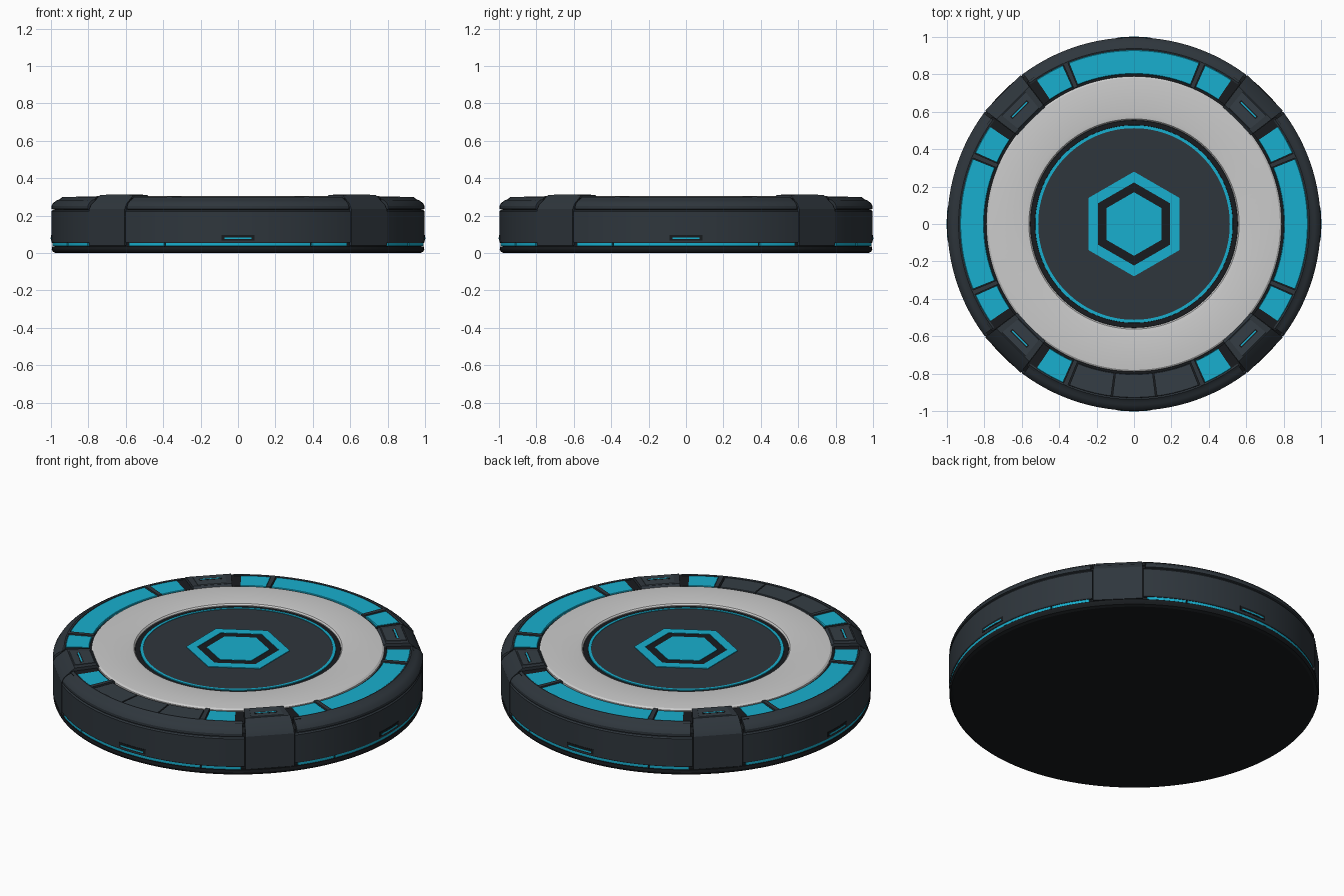
import bpy, bmesh
from math import sin, cos, radians, pi

if "Cube" in bpy.data.objects:
    bpy.data.objects.remove(bpy.data.objects["Cube"])


def material(name, rgb):
    m = bpy.data.materials.new(name)
    m.diffuse_color = (*rgb, 1)
    m.use_nodes = True
    m.node_tree.nodes["Principled BSDF"].inputs["Base Color"].default_value = m.diffuse_color
    return m


BLACK = material("black", (0.009, 0.011, 0.013))
DARK = material("dark_metal", (0.028, 0.037, 0.046))
PANEL = material("panel_metal", (0.035, 0.047, 0.058))
CYAN = material("cyan_light", (0.009, 0.43, 0.62))


def finish(bm, name, mat):
    bmesh.ops.recalc_face_normals(bm, faces=bm.faces[:])
    me = bpy.data.meshes.new(name)
    bm.to_mesh(me)
    bm.free()
    ob = bpy.data.objects.new(name, me)
    bpy.context.collection.objects.link(ob)
    if mat:
        me.materials.append(mat)
    return ob


def sweep(name, profile, mat, mid=None, half=180, steps=None):
    """Turn a closed (radius, z) section round z; a full turn when mid is None."""
    full = mid is None
    steps = steps or (128 if full else max(2, round(half / 1.4)))
    start = 0 if full else mid - half
    bm = bmesh.new()
    axis, rings = {}, []
    for i in range(steps if full else steps + 1):
        a = radians(start + 2 * half * i / steps)
        ring = []
        for r, z in profile:
            if r == 0 and z in axis:
                ring.append(axis[z])
                continue
            v = bm.verts.new((r * cos(a), r * sin(a), z))
            if r == 0:
                axis[z] = v
            ring.append(v)
        rings.append(ring)
    n = len(profile)
    for i in range(steps):
        p, q = rings[i], rings[(i + 1) % len(rings)]
        for j in range(n):
            k = (j + 1) % n
            vs = list(dict.fromkeys((p[j], p[k], q[k], q[j])))
            if len(vs) > 2:
                bm.faces.new(vs)
    if not full:
        bm.faces.new(rings[0])
        bm.faces.new(rings[-1])
    return finish(bm, name, mat)


def box(r0, r1, z0, z1, c=0.0):
    """Rectangular section with an optional chamfer on the top edges."""
    if not c:
        return [(r0, z0), (r1, z0), (r1, z1), (r0, z1)]
    return [(r0, z0), (r1, z0), (r1, z1 - c), (r1 - c, z1), (r0 + c, z1), (r0, z1 - c)]


def hexagon(name, r_in, r_out, z0, z1, mat):
    ob = sweep(name, box(r_in, r_out, z0, z1), mat, steps=6)
    ob.rotation_euler.z = pi / 2
    return ob


# Core and base
sweep("core", [(0, 0.03), (0.982, 0.03), (0.982, 0.25), (0.93, 0.284), (0.79, 0.284),
               (0.78, 0.27), (0, 0.27)], BLACK)
sweep("base_plate", [(0, 0), (0.975, 0), (0.99, 0.007), (0.996, 0.02), (0.994, 0.036), (0, 0.036)], BLACK)

# Pale top ring and the centre disc with its light ring and emblem
sweep("pale_ring", [(0.555, 0.25), (0.79, 0.25), (0.79, 0.294), (0.78, 0.302), (0.73, 0.306),
                    (0.585, 0.306), (0.562, 0.302), (0.555, 0.294)], None)
sweep("centre_border", box(0.525, 0.558, 0.25, 0.29, 0.004), BLACK)
sweep("centre_light_ring", box(0.512, 0.528, 0.26, 0.295), CYAN)
sweep("centre_disc", [(0, 0.26), (0.514, 0.26), (0.514, 0.292), (0, 0.292)], DARK)
hexagon("hexagon_frame", 0.222, 0.28, 0.28, 0.296, CYAN)
hexagon("hexagon_groove", 0.17, 0.224, 0.28, 0.2935, BLACK)
hexagon("hexagon_centre", 0, 0.17, 0.28, 0.296, CYAN)

RIM = [(0.93, 0.25), (0.985, 0.232), (0.998, 0.236), (0.998, 0.252), (0.988, 0.268),
       (0.968, 0.283), (0.955, 0.287), (0.938, 0.301), (0.93, 0.298)]
WALL = [(0.95, 0.054), (0.994, 0.054), (0.998, 0.06), (0.998, 0.222), (0.992, 0.23), (0.95, 0.23)]
CLAMP = [(0.785, 0.25), (0.95, 0.04), (1.0, 0.04), (1.0, 0.235), (0.985, 0.262),
         (0.925, 0.31), (0.80, 0.31), (0.785, 0.298)]

for i, side in enumerate(("right", "back", "left", "front")):
    a = 90 * i

    # Side wall, upper rim and lower light strip
    sweep(side + "_wall", WALL, DARK, a, 37)
    sweep(side + "_rim", RIM, DARK, a, 36.4)
    sweep(side + "_strip_light", box(0.96, 0.992, 0.038, 0.053), CYAN, a, 23)
    for s in (-1, 1):
        sweep(side + "_strip_light_end", box(0.96, 0.992, 0.038, 0.053), CYAN, a + s * 29.7, 6.2)

    # Small side vent
    sweep(side + "_vent_frame", box(0.98, 1.0, 0.068, 0.096), BLACK, a, 5)
    sweep(side + "_vent_light", box(0.98, 1.0015, 0.074, 0.083), CYAN, a, 4.2)

    # Top panels: long middle panel, dividers and short end panels
    top = box(0.802, 0.93, 0.27, 0.296, 0.003)
    if side == "front":
        for off, half in ((-14.7, 7.1), (0, 7.1), (14.7, 7.1)):
            sweep("front_dark_panel", top, PANEL, a + off, half)
    else:
        sweep(side + "_long_light", top, CYAN, a, 22)
    for s in (-1, 1):
        sweep(side + "_divider", box(0.79, 0.94, 0.27, 0.302, 0.004), DARK, a + s * 23.1, 0.8)
        sweep(side + "_short_light", top, CYAN, a + s * 29.1, 4.9)
        sweep(side + "_end_block", box(0.80, 0.95, 0.27, 0.293), BLACK, a + s * 35.6, 1.6)

    # Corner clamp with raised plate and slot light
    c = a + 45
    sweep("corner_clamp", CLAMP, DARK, c, 7.7, 1)
    sweep("clamp_plate", box(0.80, 0.915, 0.30, 0.313, 0.003), PANEL, c, 5.6, 1)
    sweep("clamp_slot", box(0.857, 0.877, 0.30, 0.3138), BLACK, c, 4.2, 1)
    sweep("clamp_slot_light", box(0.863, 0.871, 0.30, 0.3145), CYAN, c, 3.7, 1)

# Smooth the curved walls, keep the edges crisp
bpy.ops.object.select_all(action="SELECT")
bpy.context.view_layer.objects.active = bpy.data.objects["core"]
bpy.ops.object.shade_smooth_by_angle(angle=radians(25))
